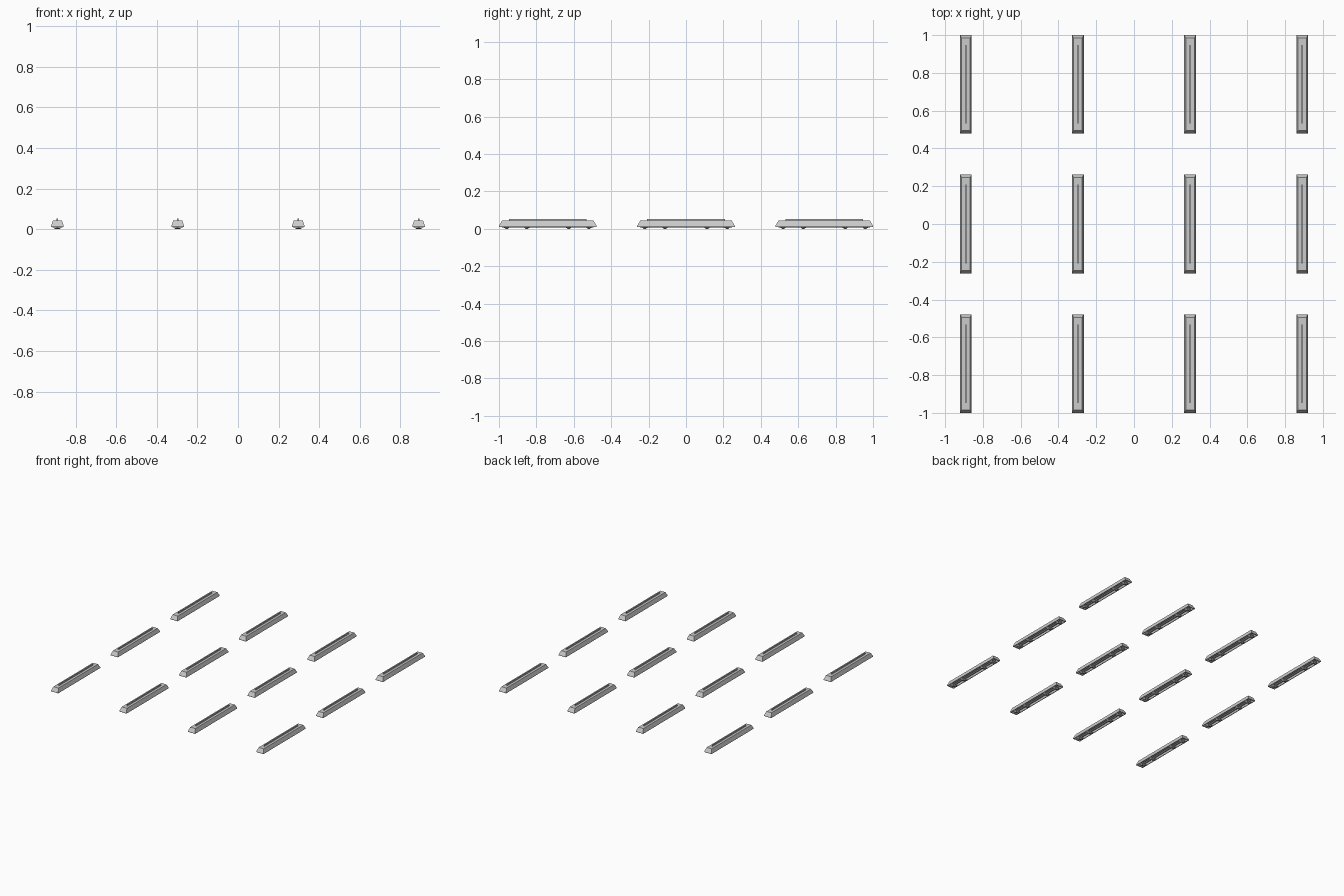
import bpy, bmesh
from mathutils import Matrix, Vector

if "Cube" in bpy.data.objects:
    bpy.data.objects.remove(bpy.data.objects["Cube"])

XS = (-0.89, -0.297, 0.297, 0.89)
YS = (-0.739, 0.0, 0.739)


def loft(bm, rings, cap_start=True, cap_end=True):
    """Rectangular rings (half x, half y, z) joined into a surface."""
    loops = [[bm.verts.new((sx * hx, sy * hy, z))
              for sx, sy in ((-1, -1), (1, -1), (1, 1), (-1, 1))]
             for hx, hy, z in rings]
    for a, b in zip(loops, loops[1:]):
        for i in range(4):
            j = (i + 1) % 4
            bm.faces.new((a[i], a[j], b[j], b[i]))
    if cap_start:
        bm.faces.new(loops[0][::-1])
    if cap_end:
        bm.faces.new(loops[-1])


def box(bm, centre, size):
    m = Matrix.Translation(centre) @ Matrix.Diagonal(Vector((*size, 1)))
    bmesh.ops.create_cube(bm, size=1, matrix=m)


def finish(bm, name):
    bmesh.ops.recalc_face_normals(bm, faces=bm.faces)
    mesh = bpy.data.meshes.new(name)
    bm.to_mesh(mesh)
    bm.free()
    return mesh


# Sloped housing with a lip and an open trough underneath
bm = bmesh.new()
loft(bm, [(0.018, 0.238, 0.034), (0.026, 0.254, 0.010), (0.031, 0.261, 0.010),
          (0.031, 0.261, 0.016), (0.022, 0.245, 0.043)])
housing = finish(bm, "housing")

# Thin mounting rail on top
bm = bmesh.new()
box(bm, (0, 0, 0.0475), (0.006, 0.416, 0.011))
rail = finish(bm, "mounting_rail")

# Lamp tube along the trough
bm = bmesh.new()
m = Matrix.Translation((0, 0, 0.014)) @ Matrix.Rotation(1.5708, 4, 'X')
bmesh.ops.create_cone(bm, cap_ends=True, segments=10, radius1=0.007,
                      radius2=0.007, depth=0.49, matrix=m)
tube = finish(bm, "lamp_tube")

# Four tapered cross clips holding the tube
bm = bmesh.new()
for y in (-0.22, -0.112, 0.112, 0.22):
    before = set(bm.verts)
    loft(bm, [(0.010, 0.006, 0.002), (0.017, 0.014, 0.008), (0.026, 0.014, 0.012)])
    bmesh.ops.translate(bm, vec=(0, y, 0), verts=[v for v in bm.verts if v not in before])
clips = finish(bm, "tube_clips")

# Grid of identical fixtures
for x in XS:
    for y in YS:
        for mesh in (housing, rail, tube, clips):
            ob = bpy.data.objects.new(mesh.name, mesh)
            ob.location = (x, y, -0.002 if mesh is clips else 0)
            bpy.context.collection.objects.link(ob)
